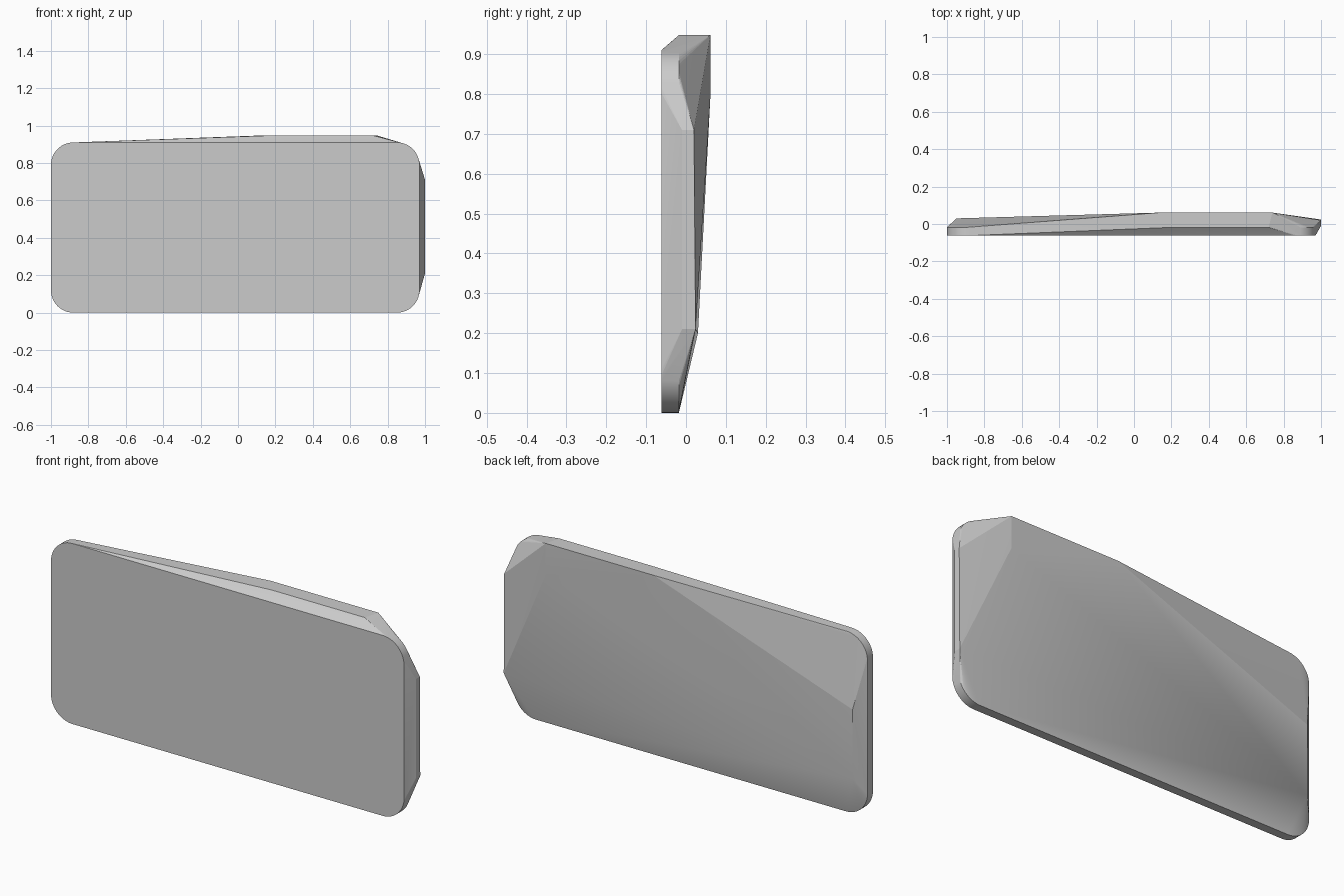
import bpy
import bmesh
from math import cos, sin, radians, pi

default = bpy.data.objects.get("Cube")
if default:
    bpy.data.objects.remove(default, do_unlink=True)

grey = bpy.data.materials.new("plain grey")
grey.use_nodes = True
grey.diffuse_color = (0.6, 0.6, 0.6, 1)
grey.node_tree.nodes["Principled BSDF"].inputs["Base Color"].default_value = (0.6, 0.6, 0.6, 1)


def rounded_outline(left, right, bottom, top, radius, steps):
    """Rounded rectangle as (x, z) pairs, counter-clockwise."""
    centres = [(right - radius, top - radius), (left + radius, top - radius),
               (left + radius, bottom + radius), (right - radius, bottom + radius)]
    return [(cx + radius * cos(pi / 2 * (q + i / steps)),
             cz + radius * sin(pi / 2 * (q + i / steps)))
            for q, (cx, cz) in enumerate(centres) for i in range(steps + 1)]


# Rounded front slab
points = [(x, y, z) for x, z in rounded_outline(-1, 0.97, 0, 0.91, 0.12, 14)
          for y in (-0.062, -0.018)]

# Raised top ledge
points += [(0.2, -0.018, 0.948), (0.72, -0.018, 0.948),
           (0.14, 0.061, 0.948), (0.74, 0.061, 0.948), (0.74, 0.061, 0.79)]

# Bulging side and tapered back
points += [(1, y, z) for y, z in [(-0.01, 0.21), (0.024, 0.21), (-0.01, 0.71), (0.02, 0.71)]]
points += [(-0.95, 0.03, 0.2), (-0.95, 0.03, 0.55)]

# Wrap the points in one faceted shell
bm = bmesh.new()
for p in points:
    bm.verts.new(p)
hull = bmesh.ops.convex_hull(bm, input=bm.verts)
loose = {g for g in hull["geom_interior"] + hull["geom_unused"]
         if isinstance(g, bmesh.types.BMVert)}
bmesh.ops.delete(bm, geom=list(loose), context="VERTS")
bmesh.ops.dissolve_limit(bm, angle_limit=radians(0.3), verts=bm.verts, edges=bm.edges)
bmesh.ops.recalc_face_normals(bm, faces=bm.faces)

mesh = bpy.data.meshes.new("faceted_slab")
bm.to_mesh(mesh)
bm.free()
mesh.materials.append(grey)
slab = bpy.data.objects.new("faceted_slab", mesh)
bpy.context.collection.objects.link(slab)

# Round corners smooth, ridges crisp
bpy.context.view_layer.objects.active = slab
slab.select_set(True)
bpy.ops.object.shade_smooth_by_angle(angle=radians(8))
